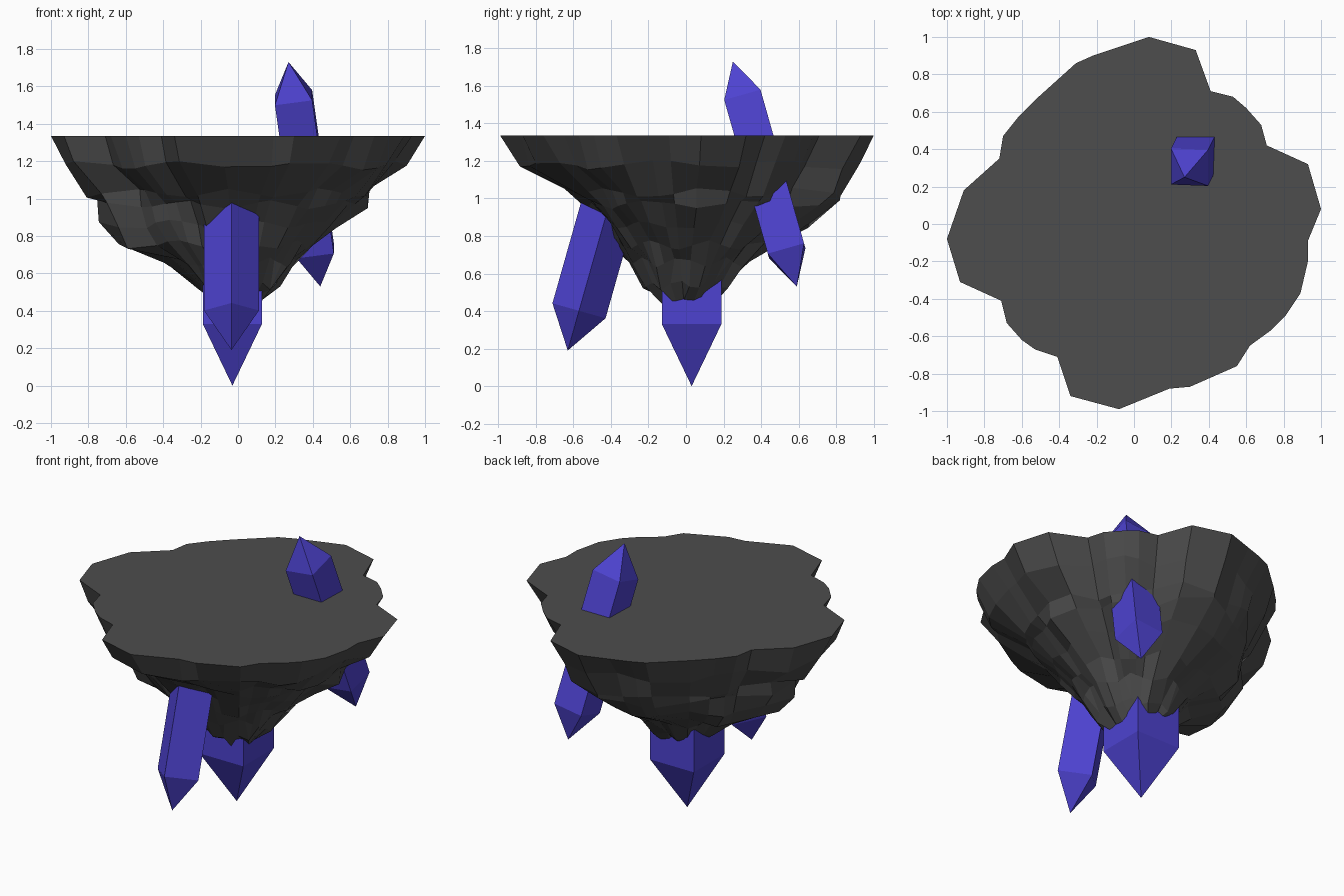
import bpy, bmesh, math, random
from mathutils import Vector

if "Cube" in bpy.data.objects:
    bpy.data.objects.remove(bpy.data.objects["Cube"])

random.seed(4)


def make_object(name, bm, colour):
    bmesh.ops.recalc_face_normals(bm, faces=bm.faces[:])
    me = bpy.data.meshes.new(name)
    bm.to_mesh(me)
    bm.free()
    ob = bpy.data.objects.new(name, me)
    bpy.context.collection.objects.link(ob)
    mat = bpy.data.materials.get(colour[0]) or bpy.data.materials.new(colour[0])
    mat.diffuse_color = colour[1]
    mat.use_nodes = True
    mat.node_tree.nodes["Principled BSDF"].inputs["Base Color"].default_value = mat.diffuse_color
    me.materials.append(mat)
    return ob


STONE = ("stone", (0.075, 0.075, 0.075, 1))
VIOLET = ("violet", (0.075, 0.055, 0.63, 1))

# Floating rock: ragged flat rim, stacked rings narrowing to a tip
rim = [(1.0, 0.08), (0.93, 0.32), (0.71, 0.42), (0.68, 0.53), (0.60, 0.62), (0.53, 0.68),
       (0.41, 0.71), (0.33, 0.93), (0.08, 1.0), (-0.10, 0.94), (-0.22, 0.90), (-0.31, 0.86),
       (-0.51, 0.68), (-0.62, 0.57), (-0.70, 0.47), (-0.72, 0.35), (-0.91, 0.18), (-1.0, -0.08),
       (-0.93, -0.31), (-0.71, -0.41), (-0.68, -0.53), (-0.60, -0.62), (-0.53, -0.67),
       (-0.41, -0.71), (-0.34, -0.92), (-0.08, -0.99), (0.19, -0.88), (0.30, -0.87),
       (0.55, -0.76), (0.62, -0.65), (0.73, -0.57), (0.81, -0.49), (0.89, -0.37),
       (0.93, -0.20), (0.93, -0.09)]
# Height, then scale towards +x, +y, -x, -y
rings = [(1.335, 1, 1, 1, 1),
         (1.18, .89, .91, .94, .92),
         (1.03, .72, .83, .79, .64),
         (0.97, .67, .80, .77, .55),
         (0.86, .53, .67, .74, .46),
         (0.75, .40, .47, .66, .38),
         (0.66, .32, .34, .41, .32),
         (0.54, .23, .25, .24, .24),
         (0.45, .13, .15, .13, .13)]

bm = bmesh.new()
loops = []
n = len(rim)
for i, (z, px, py, nx, ny) in enumerate(rings):
    loop = []
    # Bumps vary slowly around each ring, so neighbours form facets
    p1, p2 = random.uniform(0, 6.28), random.uniform(0, 6.28)
    smooth = 0.55 * max(0, i - 3) / 5
    for x, y in rim:
        r = math.hypot(x, y)
        c, s = x / r, y / r
        t = math.atan2(y, x)
        f = c * c * (px if c > 0 else nx) + s * s * (py if s > 0 else ny)
        r += (0.92 - r) * smooth
        on = 1 if i else 0
        jr = on * (0.025 * math.sin(9 * t + p1) + random.uniform(-.012, .012))
        jz = on * (0.022 * math.sin(7 * t + p2) + random.uniform(-.006, .006))
        k = r * f * (1 + jr)
        loop.append(bm.verts.new((c * k, s * k, z + jz)))
    loops.append(loop)
bm.faces.new(loops[0])
for a, b in zip(loops, loops[1:]):
    for j in range(n):
        k = (j + 1) % n
        bm.faces.new((a[j], a[k], b[k], b[j]))
tip = bm.verts.new((0, 0, 0.40))
for j in range(n):
    bm.faces.new((loops[-1][j], loops[-1][(j + 1) % n], tip))
# Fewer, larger facets near the tip
bmesh.ops.remove_doubles(bm, verts=loops[-1] + loops[-2], dist=0.05)
make_object("rock", bm, STONE)


# Four-sided crystal, pointed at both ends
def crystal(name, top, bottom, radius, turn, cap):
    top, bottom = Vector(top), Vector(bottom)
    axis = (top - bottom).normalized()
    u = (Vector((1, 0, 0)) - axis * axis.x).normalized()
    v = axis.cross(u)
    bm = bmesh.new()
    squares = []
    for centre in (bottom + axis * cap, top - axis * cap):
        squares.append([bm.verts.new(centre + radius * (u * math.cos(t) + v * math.sin(t)))
                        for t in (math.radians(turn + 90 * k) for k in range(4))])
    ends = [bm.verts.new(bottom), bm.verts.new(top)]
    for j in range(4):
        k = (j + 1) % 4
        bm.faces.new((squares[0][j], squares[0][k], squares[1][k], squares[1][j]))
        for sq, e in zip(squares, ends):
            bm.faces.new((sq[j], sq[k], e))
    make_object(name, bm, VIOLET)


crystal("through_crystal", (0.27, 0.25, 1.73), (0.44, 0.59, 0.53), 0.142, 45, 0.20)
crystal("front_crystal", (-0.035, -0.33, 1.25), (-0.035, -0.63, 0.19), 0.147, 0, 0.22)
crystal("bottom_crystal", (-0.03, 0.03, 1.20), (-0.03, 0.03, 0.0), 0.224, 45, 0.33)
